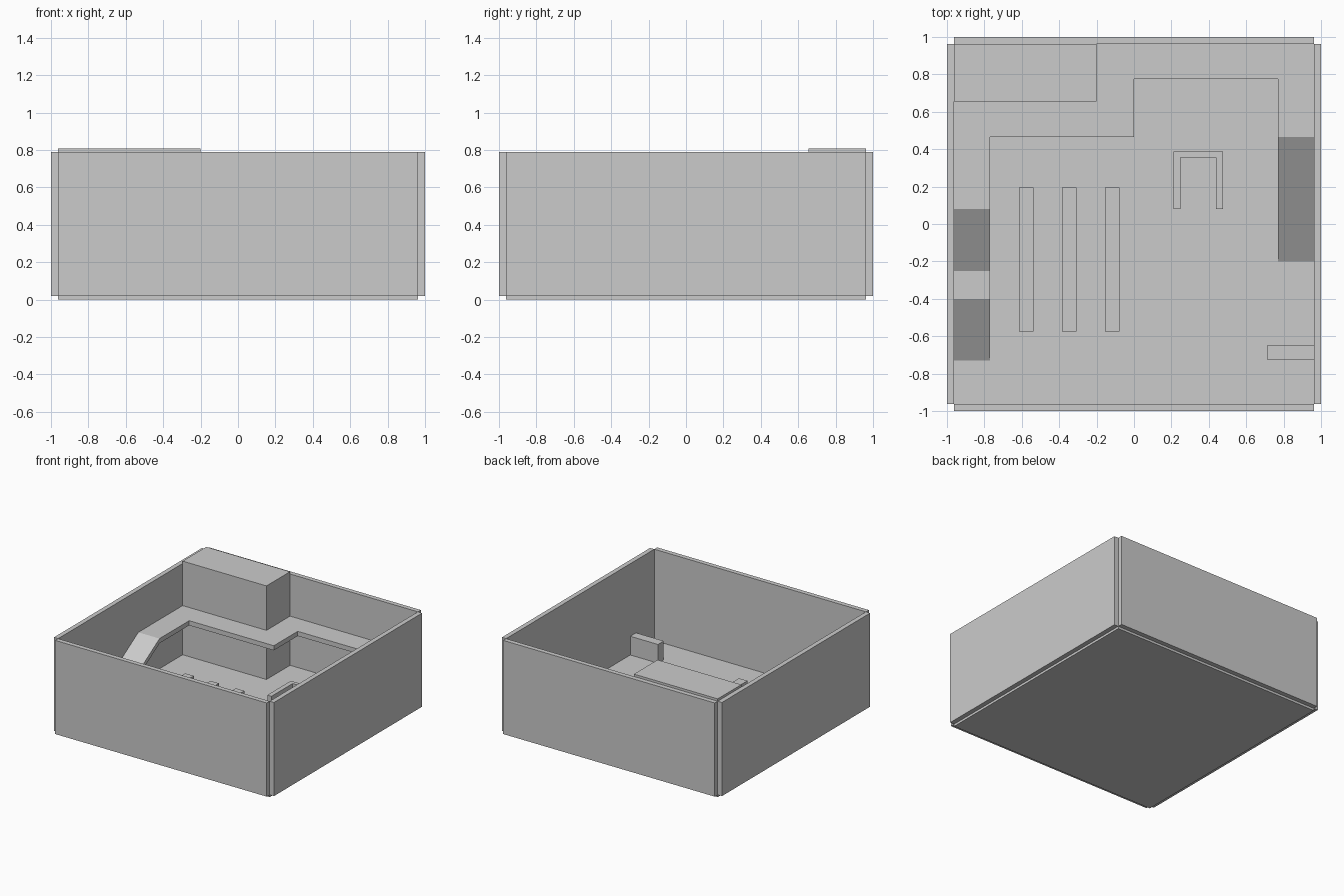
import bpy

if "Cube" in bpy.data.objects:
    bpy.data.objects.remove(bpy.data.objects["Cube"])

U = 2 / 104  # layout module: the room is 104 modules wide


def prism(name, pts, place, a, b):
    """Extrude a closed 2D outline from level a to level b."""
    n = len(pts)
    verts = [place(p, q, a) for p, q in pts] + [place(p, q, b) for p, q in pts]
    faces = [tuple(range(n))[::-1], tuple(range(n, 2 * n))]
    faces += [(i, (i + 1) % n, (i + 1) % n + n, i + n) for i in range(n)]
    me = bpy.data.meshes.new(name)
    me.from_pydata(verts, [], faces)
    ob = bpy.data.objects.new(name, me)
    bpy.context.collection.objects.link(ob)
    bpy.context.view_layer.objects.active = ob
    ob.select_set(True)
    bpy.ops.object.mode_set(mode='EDIT')
    bpy.ops.mesh.select_all(action='SELECT')
    bpy.ops.mesh.normals_make_consistent(inside=False)
    bpy.ops.object.mode_set(mode='OBJECT')
    ob.select_set(False)
    return ob


def plan(name, pts, z0, z1):
    return prism(name, pts, lambda x, y, z: (x, y, z), z0, z1)


def box(name, x0, x1, y0, y1, z0, z1):
    return plan(name, [(x0, y0), (x1, y0), (x1, y1), (x0, y1)], z0, z1)


def ramp(name, x0, x1, y_low, y_high, z_low, z_high, t):
    """Sloped slab that runs along y."""
    pts = [(y_low, z_low), (y_high, z_high), (y_high, z_high - t), (y_low, z_low - t)]
    return prism(name, pts, lambda y, z, x: (x, y, z), x0, x1)


IN = 50 * U            # inner half size
FLOOR = 2 * U          # floor top
DECK = 23 * U          # walkway top
MID = 12.5 * U         # landing top
T = 2 * U              # slab thickness
EDGE = 40 * U          # inner edge of the side walkways

# Floor and outer walls
box("floor", -IN, IN, -IN, IN, 0, FLOOR)
for s, a, b in ((-1, "left_wall", "front_wall"), (1, "right_wall", "back_wall")):
    lo, hi = sorted((s * IN, s))
    box(a, lo, hi, -IN, IN, U, 41 * U)
    box(b, -IN, IN, lo, hi, U, 41 * U)

# Corner block
box("corner_block", -IN, -0.2, 0.655, IN, FLOOR, 42 * U)

# Raised walkway around the back of the room
plan("walkway", [(-IN, 0.08), (-EDGE, 0.08), (-EDGE, 0.465), (0, 0.465),
                 (0, 0.775), (EDGE, 0.775), (EDGE, 0.465), (IN, 0.465),
                 (IN, IN), (-0.2, IN), (-0.2, 0.655), (-IN, 0.655)], DECK - T, DECK)

# Ramps and landing
ramp("left_upper_ramp", -IN, -EDGE, -0.25, 0.08, MID, DECK, T)
box("landing", -IN, -EDGE, -0.40, -0.25, MID - T, MID)
ramp("left_lower_ramp", -IN, -EDGE, -0.73, -0.40, FLOOR, MID, T)
ramp("right_ramp", EDGE, IN, -0.20, 0.465, FLOOR, DECK, T)

# Low barriers in a row
for i, x in enumerate((-0.577, -0.347, -0.117)):
    box(f"barrier_{i + 1}", x - 2 * U, x + 2 * U, -0.575, 0.195, FLOOR, 8 * U)

# Three-sided booth
plan("booth", [(0.21, 0.08), (0.248, 0.08), (0.248, 0.355), (0.438, 0.355),
               (0.438, 0.08), (0.476, 0.08), (0.476, 0.387), (0.21, 0.387)], FLOOR, 0.24)

# Short wall stub by the right wall
box("wall_stub", 0.71, IN, -0.725, -0.65, FLOOR, 0.192)
